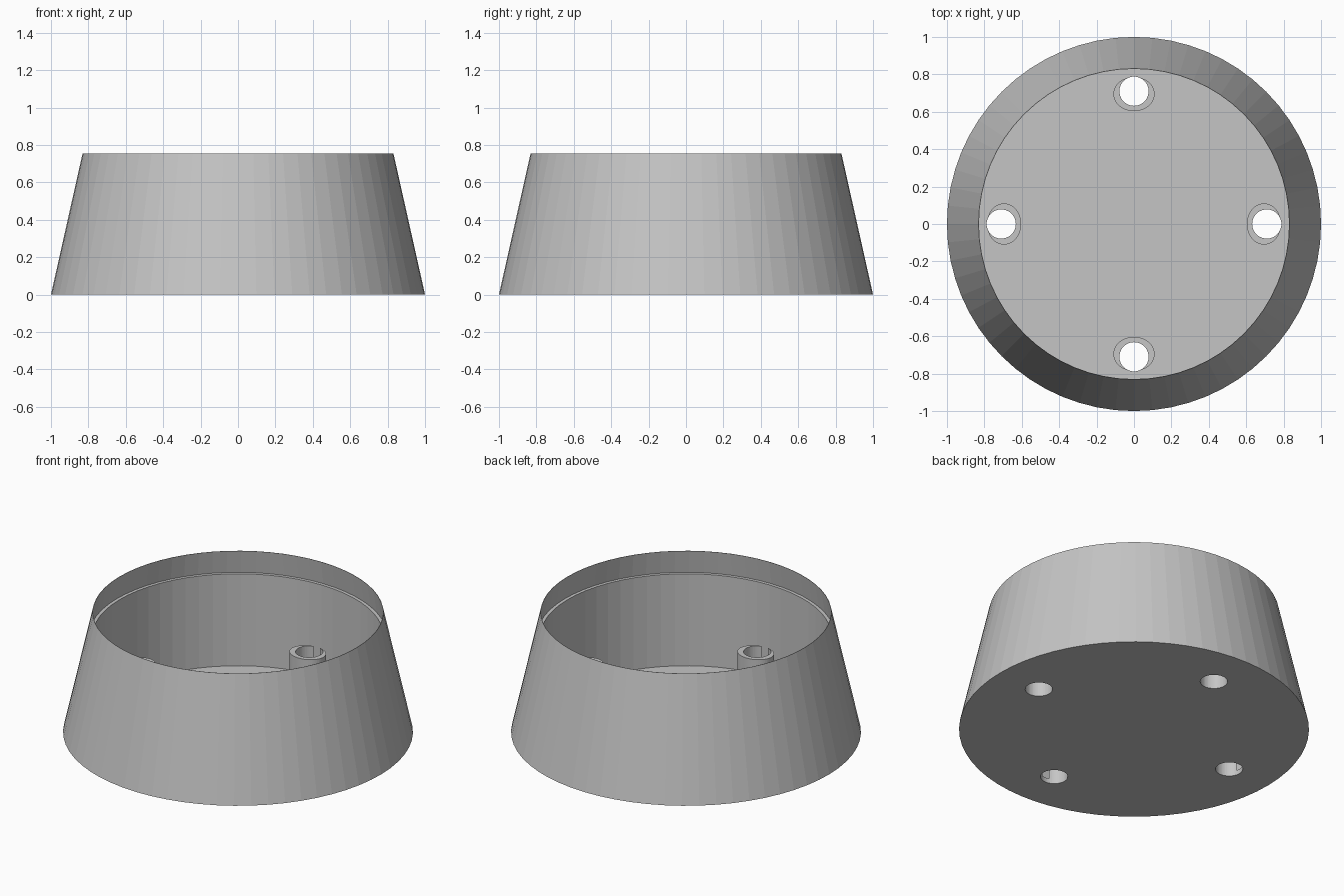
import bpy
import bmesh
from math import cos, sin, pi
from mathutils import Matrix

SEGMENTS = 64
BOSS_TOP = 0.235

cube = bpy.data.objects.get("Cube")
if cube:
    bpy.data.objects.remove(cube, do_unlink=True)

# Single plain grey
grey = bpy.data.materials.new("plain_grey")
grey.use_nodes = True
colour = (0.56, 0.56, 0.56, 1)
grey.diffuse_color = colour
grey.node_tree.nodes["Principled BSDF"].inputs["Base Color"].default_value = colour


def make_object(name, bm):
    bmesh.ops.recalc_face_normals(bm, faces=bm.faces)
    mesh = bpy.data.meshes.new(name)
    bm.to_mesh(mesh)
    bm.free()
    mesh.materials.append(grey)
    obj = bpy.data.objects.new(name, mesh)
    bpy.context.collection.objects.link(obj)
    return obj


def lathe(name, profile):
    """Revolve a radius/height profile and cap both of its ends."""
    bm = bmesh.new()
    rings = []
    for r, z in profile:
        rings.append([bm.verts.new((r * cos(2 * pi * i / SEGMENTS),
                                    r * sin(2 * pi * i / SEGMENTS), z))
                      for i in range(SEGMENTS)])
    for low, high in zip(rings, rings[1:]):
        for i in range(SEGMENTS):
            j = (i + 1) % SEGMENTS
            bm.faces.new((low[i], low[j], high[j], high[i]))
    bm.faces.new(rings[0])
    bm.faces.new(rings[-1])
    return make_object(name, bm)


def cylinder(name, x, y, z0, z1, rx, ry, sides=48):
    bm = bmesh.new()
    place = Matrix.Translation((x, y, (z0 + z1) / 2)) @ Matrix.Diagonal((rx, ry, 1, 1))
    bmesh.ops.create_cone(bm, cap_ends=True, segments=sides, radius1=1,
                          radius2=1, depth=z1 - z0, matrix=place)
    return make_object(name, bm)


def cut(obj, cutter):
    """Subtract the cutter and keep the resulting mesh."""
    mod = obj.modifiers.new("hole", 'BOOLEAN')
    mod.operation = 'DIFFERENCE'
    mod.solver = 'EXACT'
    mod.object = cutter
    graph = bpy.context.evaluated_depsgraph_get()
    mesh = bpy.data.meshes.new_from_object(obj.evaluated_get(graph))
    obj.modifiers.clear()
    obj.data = mesh


# Tapered cup: outer wall, thin rim, undercut lip, small ledge, straight bore, floor
cup = lathe("tapered_cup", [
    (1.0, 0), (0.831, 0.755), (0.829, 0.755), (0.85, 0.61),
    (0.83, 0.61), (0.83, 0.03)])

# Four oval screw bosses whose holes break through on the outer side
sides = {"right": (-1, 0), "left": (1, 0), "front": (0, -1), "back": (0, 1)}
for side, (dx, dy) in sides.items():
    along, across = 0.0915, 0.11
    boss = cylinder(side + "_screw_boss", dx * 0.695, dy * 0.695, 0.015, BOSS_TOP,
                    along if dx else across, along if dy else across)
    drill = cylinder("drill_helper", dx * 0.71, dy * 0.71, -0.1, 0.4, 0.078, 0.078)
    drill.hide_render = True
    cut(cup, drill)
    cut(boss, drill)
    bpy.data.objects.remove(drill, do_unlink=True)
